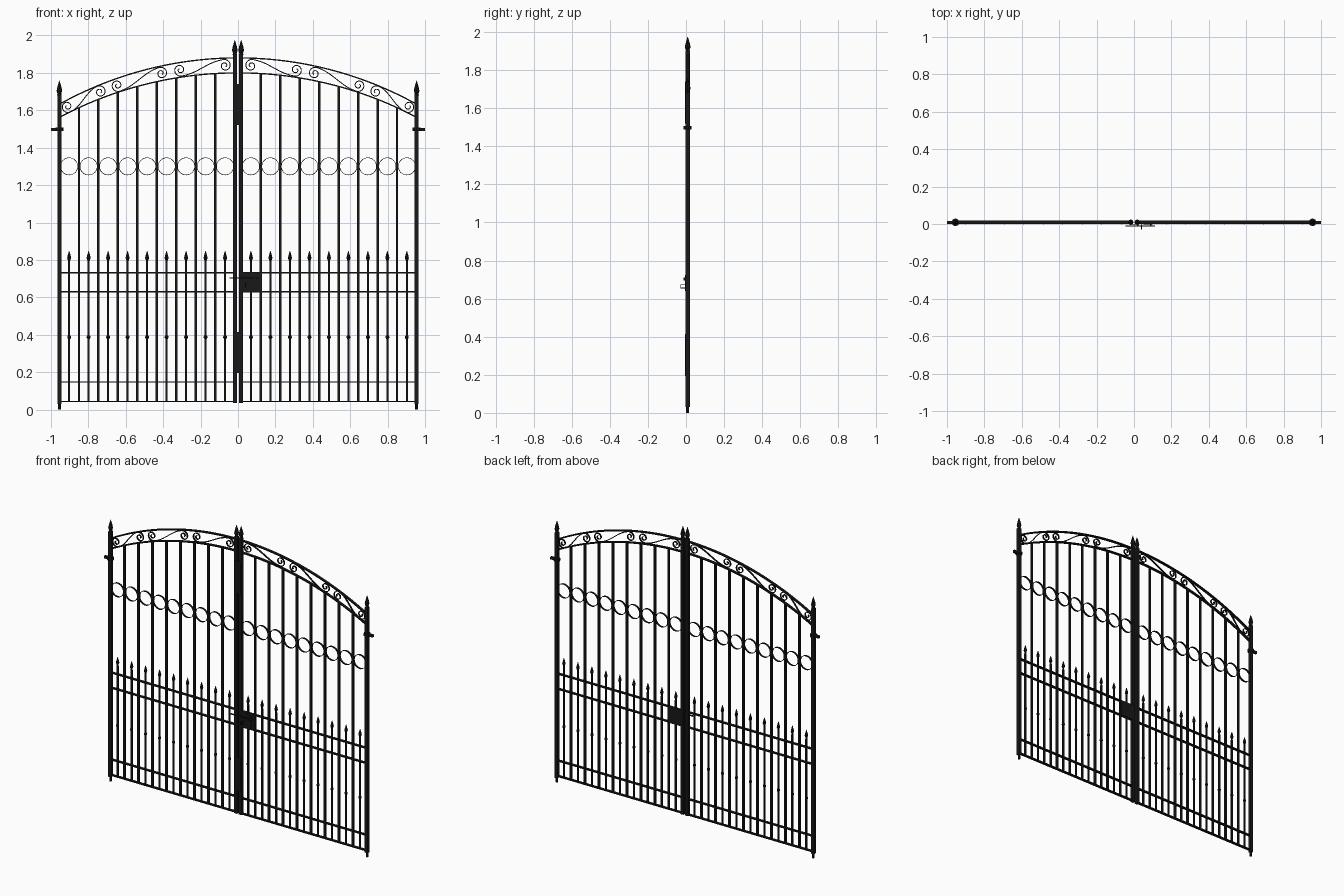
import bpy, bmesh, math
from mathutils import Matrix, Vector

cube = bpy.data.objects.get("Cube")
if cube:
    bpy.data.objects.remove(cube, do_unlink=True)

iron = bpy.data.materials.new("black_iron")
iron.use_nodes = True
COLOUR = (0.009, 0.009, 0.01, 1)
iron.diffuse_color = COLOUR
iron.node_tree.nodes["Principled BSDF"].inputs["Base Color"].default_value = COLOUR

MID = 0.009         # depth of the gate plane
OUTER, INNER = 0.955, 0.017
BAY = (OUTER - INNER) / 9


def finish(name, bm, smooth=False):
    bmesh.ops.recalc_face_normals(bm, faces=bm.faces)
    mesh = bpy.data.meshes.new(name)
    bm.to_mesh(mesh)
    bm.free()
    mesh.materials.append(iron)
    obj = bpy.data.objects.new(name, mesh)
    bpy.context.collection.objects.link(obj)
    if smooth:
        bpy.ops.object.select_all(action='DESELECT')
        obj.select_set(True)
        bpy.context.view_layer.objects.active = obj
        bpy.ops.object.shade_smooth_by_angle(angle=math.radians(40))


def box(bm, x, y, z, sx, sy, sz):
    bmesh.ops.create_cube(bm, size=1, matrix=Matrix.Translation((x, y, z))
                          @ Matrix.Diagonal((sx, sy, sz, 1)))


def lathe(bm, x, z, profile, sides=8):
    # turned shape about a vertical axis; profile is (radius, height) pairs
    rings = []
    for r, h in profile:
        rings.append([bm.verts.new((x + r * math.cos(a), MID + r * math.sin(a), z + h))
                      for a in (math.tau * i / sides for i in range(sides))])
    for low, high in zip(rings, rings[1:]):
        for i in range(sides):
            j = (i + 1) % sides
            bm.faces.new((low[i], low[j], high[j], high[i]))
    bm.faces.new(rings[0])
    bm.faces.new(rings[-1])


def ribbon(bm, pts, thick, depth, closed=False):
    # flat bar following a path of (x, z) points
    n = len(pts)
    rows = []
    for i, p in enumerate(pts):
        a = pts[(i - 1) % n] if closed else pts[max(i - 1, 0)]
        b = pts[(i + 1) % n] if closed else pts[min(i + 1, n - 1)]
        t = (b - a).normalized()
        off = Vector((-t.y, t.x)) * thick / 2
        rows.append([bm.verts.new((p.x + s * off.x, MID + d * depth / 2, p.y + s * off.y))
                     for s, d in ((1, 1), (1, -1), (-1, -1), (-1, 1))])
    pairs = list(zip(rows, rows[1:])) + ([(rows[-1], rows[0])] if closed else [])
    for p, q in pairs:
        for k in range(4):
            m = (k + 1) % 4
            bm.faces.new((p[k], p[m], q[m], q[k]))
    if not closed:
        bm.faces.new(rows[0])
        bm.faces.new(rows[-1])


def arch(x, crown, rise):
    radius = (0.95 ** 2 + rise ** 2) / (2 * rise)
    return crown - radius + math.sqrt(radius ** 2 - x * x)


def upper(x):
    return arch(x, 1.88, 0.245)


def lower(x):
    return arch(x, 1.8, 0.235)


def scroll_path(a, b, r):
    # S-scroll: a spiral at each end joined by a sweeping curve
    u = (b - a).normalized()
    v = Vector((-u.y, u.x))
    half = []
    for i in range(32):
        t = i / 32
        ang = math.pi / 2 + (1 - t) * math.pi * 2.9
        rad = r * (0.2 + 0.8 * t)
        half.append(a + u * rad * math.cos(ang) + v * rad * math.sin(ang))
    sweep = [a.lerp(b, i / 14) + v * r * math.cos(math.pi * i / 14) for i in range(15)]
    return half + sweep + [a + b - p for p in reversed(half)]


SPEAR = [(0.005, 0), (0.006, 0.015), (0.011, 0.028), (0.007, 0.045), (0.001, 0.066)]
FINIAL = [(0.013, 0), (0.01, 0.01), (0.015, 0.026), (0.01, 0.05), (0.001, 0.08)]
COLLAR = [(0.005, -0.011), (0.01, -0.004), (0.01, 0.004), (0.005, 0.011)]

for side, s in (("left", 1), ("right", -1)):
    # posts with spear finials
    bm = bmesh.new()
    box(bm, s * OUTER, MID, 0.855, 0.021, 0.022, 1.65)
    lathe(bm, s * OUTER, 0, [(0.008, 0), (0.008, 0.035)])
    lathe(bm, s * OUTER, 1.678, FINIAL)
    finish(side + "_outer_post", bm)
    bm = bmesh.new()
    box(bm, s * INNER, MID, 0.966, 0.021, 0.022, 1.86)
    lathe(bm, s * INNER, 1.895, FINIAL)
    finish(side + "_inner_post", bm)

    # horizontal rails
    bm = bmesh.new()
    for z in (0.043, 0.147, 0.63, 0.732):
        box(bm, s * (OUTER + INNER) / 2, MID, z, OUTER - INNER, 0.018, 0.007)
    finish(side + "_rails", bm)

    # tall bars reaching the arch
    bm = bmesh.new()
    for i in range(1, 9):
        x = INNER + BAY * i
        top = lower(x)
        box(bm, s * x, MID, (top + 0.043) / 2, 0.012, 0.012, top - 0.043)
    finish(side + "_tall_bars", bm)

    # short spear-topped pickets with collars, and the row of rings
    bm = bmesh.new()
    rings = bmesh.new()
    for i in range(9):
        x = s * (INNER + BAY * (i + 0.5))
        box(bm, x, MID, 0.416, 0.01, 0.01, 0.744)
        lathe(bm, x, 0.782, SPEAR)
        lathe(bm, x, 0.387, COLLAR)
        circle = [Vector((x + 0.046 * math.cos(a), 1.3 + 0.046 * math.sin(a)))
                  for a in (math.tau * k / 32 for k in range(32))]
        ribbon(rings, circle, 0.003, 0.013, closed=True)
    finish(side + "_short_pickets", bm)
    finish(side + "_ring_row", rings, smooth=True)

    # arched top rails
    bm = bmesh.new()
    for curve in (upper, lower):
        xs = [INNER + (OUTER - INNER) * i / 32 for i in range(33)]
        ribbon(bm, [Vector((s * x, curve(x))) for x in xs], 0.007, 0.018)
    finish(side + "_arch_rails", bm, smooth=True)

    # scrollwork between the arches
    bm = bmesh.new()
    for x0, x1 in ((0.912, 0.738), (0.645, 0.41), (0.31, 0.07)):
        a, b = (Vector((x, (upper(x) + lower(x)) / 2)) for x in (x0, x1))
        path = scroll_path(a, b, 0.033)
        ribbon(bm, [Vector((s * p.x, p.y)) for p in path], 0.005, 0.01)
    finish(side + "_scrollwork", bm, smooth=True)

    # hinge pin and eye on the outer post
    bm = bmesh.new()
    box(bm, s * 0.978, MID, 1.498, 0.044, 0.016, 0.016)
    lathe(bm, s * OUTER, 1.498, [(0.021, -0.009), (0.021, 0.009)])
    finish(side + "_hinge", bm)

# cover plates over the centre gap
bm = bmesh.new()
for z in (1.63, 0.305):
    box(bm, -0.003, -0.002, z, 0.05, 0.004, 0.22)
finish("centre_cover_plates", bm)

# lock case with its face plate
bm = bmesh.new()
box(bm, 0.073, MID, 0.682, 0.096, 0.02, 0.104)
box(bm, 0.075, -0.002, 0.682, 0.05, 0.004, 0.085)
finish("lock_case", bm)

# sliding latch bolt and pull handle
bm = bmesh.new()
box(bm, 0.033, -0.011, 0.703, 0.156, 0.006, 0.007)
for x in (0.02, 0.09):
    box(bm, x, -0.006, 0.703, 0.008, 0.012, 0.016)
for z in (0.656, 0.673):
    box(bm, 0.04, -0.017, z, 0.006, 0.026, 0.005)
box(bm, 0.04, -0.0275, 0.6645, 0.006, 0.005, 0.022)
finish("latch_bolt", bm)
